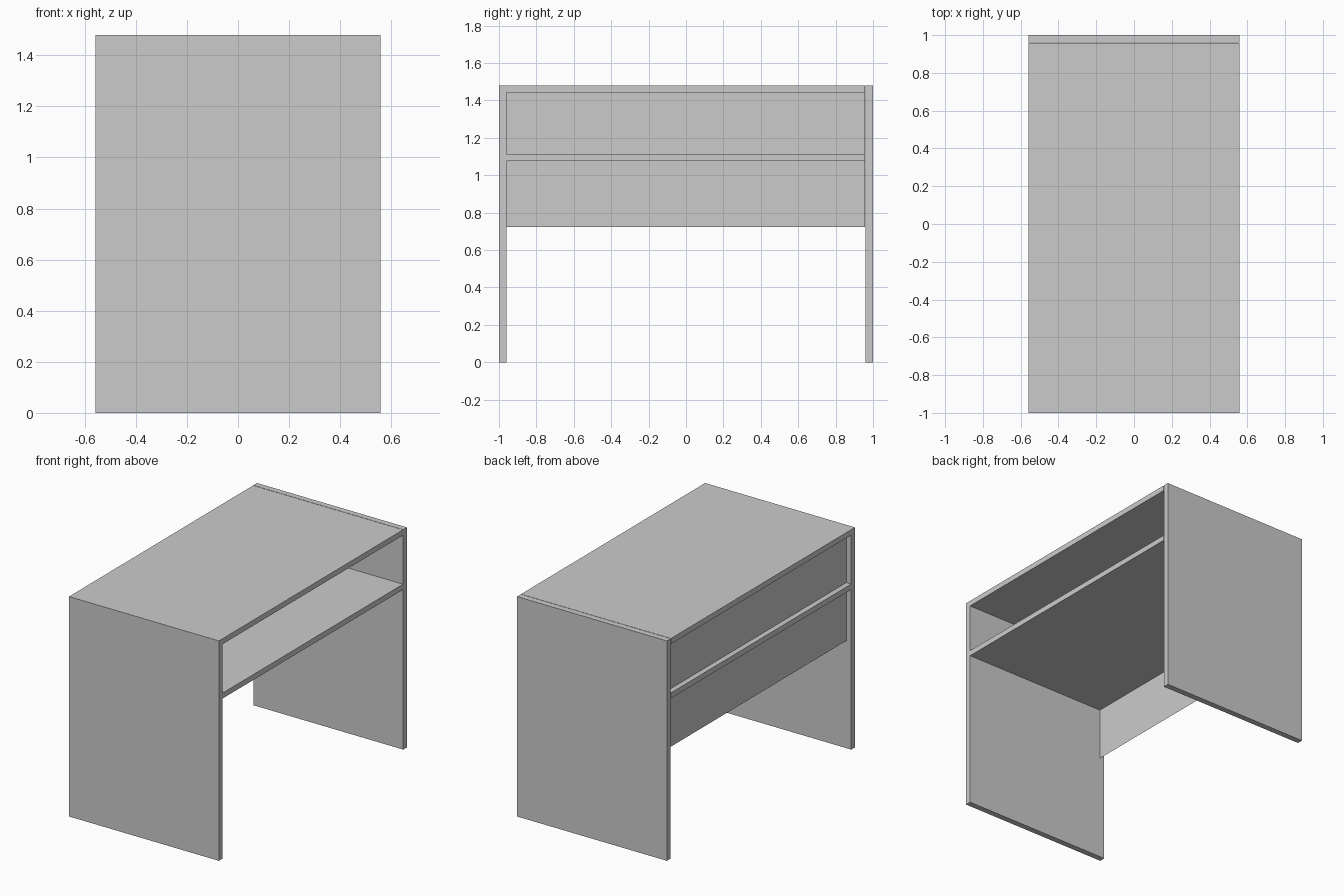
import bpy

if "Cube" in bpy.data.objects:
    bpy.data.objects.remove(bpy.data.objects["Cube"])

HALF_X = 0.558   # half depth of the desk
INNER_Y = 0.957  # inner face of the side panels


def box(name, x, y, z):
    """Axis-aligned box from (min, max) ranges."""
    bpy.ops.mesh.primitive_cube_add(size=1, location=[sum(r) / 2 for r in (x, y, z)])
    ob = bpy.context.object
    ob.name = name
    ob.scale = [r[1] - r[0] for r in (x, y, z)]
    bpy.ops.object.transform_apply(location=False, rotation=False, scale=True)
    return ob


depth = (-HALF_X, HALF_X)
span = (-INNER_Y, INNER_Y)

# Full-height side panels
box("front_side_panel", depth, (-1, -0.96), (0, 1.48))
box("rear_side_panel", depth, (0.96, 1), (0, 1.48))

# Desk top and shelf below it
box("desk_top", depth, (-0.96, INNER_Y), (1.443, 1.48))
box("shelf", depth, (-0.96, INNER_Y), (1.077, 1.114))

# Thin recessed modesty panel, a single sheet on the -x side
z_low, z_high = 0.723, 1.443
mesh = bpy.data.meshes.new("modesty_panel")
x = -0.522
mesh.from_pydata([(x, -0.96, z_low), (x, -0.96, z_high),
                  (x, INNER_Y, z_high), (x, INNER_Y, z_low)],
                 [], [(0, 3, 2, 1)])
panel = bpy.data.objects.new("modesty_panel", mesh)
bpy.context.collection.objects.link(panel)
